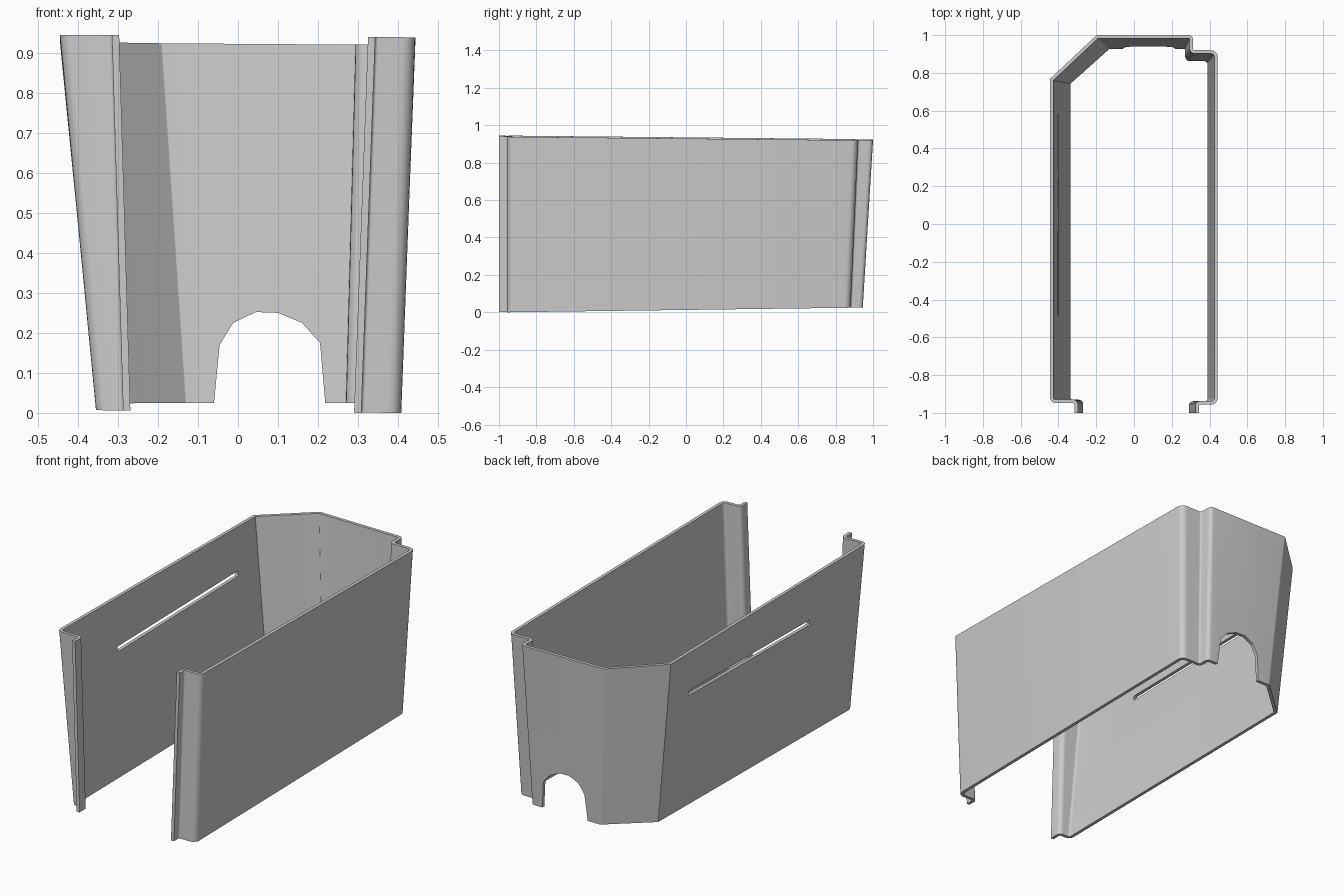
import bpy, bmesh, math
from mathutils import Vector

if "Cube" in bpy.data.objects:
    bpy.data.objects.remove(bpy.data.objects["Cube"])

WALL = 0.018

# Outer corners, clockwise from the left front flange: top x, y, bottom x, y, corner radius
CORNERS = [
    (-0.315, -1.0, -0.287, -1.0, 0),
    (-0.315, -0.948, -0.287, -0.948, 0.008),
    (-0.445, -0.948, -0.355, -0.948, 0.03),
    (-0.445, 0.768, -0.355, 0.75, 0),
    (-0.198, 1.0, -0.137, 0.945, 0.02),
    (0.312, 1.0, 0.288, 0.945, 0.022),
    (0.312, 0.92, 0.288, 0.88, 0.01),
    (0.443, 0.92, 0.408, 0.88, 0.035),
    (0.443, -0.956, 0.408, -0.956, 0.035),
    (0.343, -0.956, 0.308, -0.956, 0.008),
    (0.343, -1.0, 0.308, -1.0, 0),
]


def rounded(pts, radii, steps=5):
    out = []
    for i, (p, r) in enumerate(zip(pts, radii)):
        if r == 0:
            out.append(p)
            continue
        a = (pts[i - 1] - p).normalized()
        b = (pts[i + 1] - p).normalized()
        half = a.angle(b) / 2
        centre = p + (a + b).normalized() * r / math.sin(half)
        u = p + a * r / math.tan(half) - centre
        v = p + b * r / math.tan(half) - centre
        total = u.angle(v)
        for k in range(steps + 1):
            t = k / steps
            out.append(centre + (u * math.sin((1 - t) * total) + v * math.sin(t * total)) / math.sin(total))
    return out


def inset(pts, d):
    out = []
    for i, p in enumerate(pts):
        dirs = []
        if i > 0:
            dirs.append((p - pts[i - 1]).normalized())
        if i < len(pts) - 1:
            dirs.append((pts[i + 1] - p).normalized())
        normals = [Vector((e.y, -e.x)) for e in dirs]
        m = sum(normals, Vector((0, 0))).normalized()
        out.append(p + m * d / m.dot(normals[0]))
    return out


def mesh_object(name, bm):
    bmesh.ops.recalc_face_normals(bm, faces=bm.faces)
    me = bpy.data.meshes.new(name)
    bm.to_mesh(me)
    bm.free()
    ob = bpy.data.objects.new(name, me)
    bpy.context.collection.objects.link(ob)
    return ob


def prism(name, pts, depth):
    bm = bmesh.new()
    face = bm.faces.new([bm.verts.new(p) for p in pts])
    ext = bmesh.ops.extrude_face_region(bm, geom=[face])
    bmesh.ops.translate(bm, vec=depth, verts=[g for g in ext["geom"] if isinstance(g, bmesh.types.BMVert)])
    return mesh_object(name, bm)


# Tapered shell lofted between the bottom and top outlines
def top_z(p):
    return 0.942 - 0.01 * (p.y + 1) - 0.007 * p.x


def bottom_z(p):
    return 0.003 + 0.0115 * (p.y + 1) - 0.009 * p.x * (1 - p.y) / 2


radii = [c[4] for c in CORNERS]
top = rounded([Vector(c[0:2]) for c in CORNERS], radii)
bottom = rounded([Vector(c[2:4]) for c in CORNERS], radii)
bm = bmesh.new()
loops = []
for path, height in ((bottom, bottom_z), (top, top_z)):
    ring = path + inset(path, WALL)[::-1]
    loops.append([bm.verts.new((p.x, p.y, height(p))) for p in ring])
lo, hi = loops
n, m = len(lo), len(top)
for i in range(n):
    j = (i + 1) % n
    bm.faces.new((lo[i], lo[j], hi[j], hi[i]))
for ring in loops:
    for i in range(m - 1):
        bm.faces.new((ring[i], ring[i + 1], ring[n - 2 - i], ring[n - 1 - i]))
shell = mesh_object("tapered_shell", bm)

# Arched notch in the back wall
arch = [(-0.062, -0.05), (-0.06, 0.025), (-0.046, 0.17), (-0.012, 0.225), (0.045, 0.252),
        (0.1, 0.25), (0.16, 0.225), (0.205, 0.175), (0.218, 0.025), (0.219, -0.05)]
notch = prism("notch_cutter", [(x, 0.85, z) for x, z in arch], (0, 0.3, 0))

# Long slot in the left wall
slot_outline = [(-0.475, 0.66), (0.57, 0.675), (0.578, 0.682), (0.578, 0.698),
                (0.57, 0.703), (-0.475, 0.688), (-0.482, 0.682), (-0.482, 0.666)]
slot = prism("slot_cutter", [(-0.55, y, z) for y, z in slot_outline], (0.3, 0, 0))

bpy.context.view_layer.objects.active = shell
shell.select_set(True)
for cutter in (notch, slot):
    cutter.hide_render = True
    mod = shell.modifiers.new("cut", 'BOOLEAN')
    mod.operation = 'DIFFERENCE'
    mod.solver = 'EXACT'
    mod.object = cutter
    bpy.ops.object.modifier_apply(modifier=mod.name)
    bpy.data.objects.remove(cutter)
bpy.ops.object.shade_smooth_by_angle(angle=math.radians(30))
